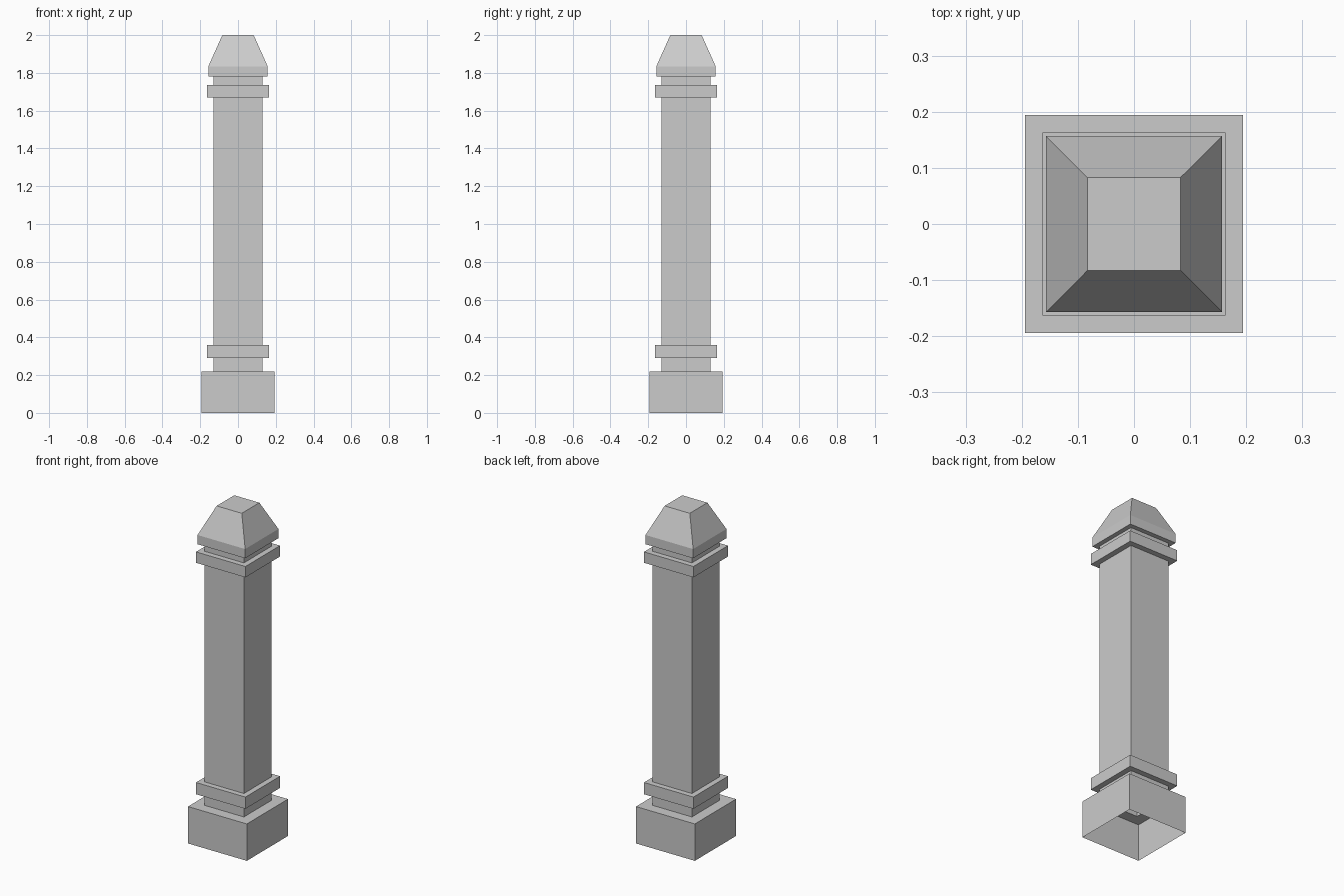
import bpy
import bmesh

cube = bpy.data.objects.get("Cube")
if cube:
    bpy.data.objects.remove(cube, do_unlink=True)

stone = bpy.data.materials.new("grey stone")
stone.use_nodes = True
GREY = (0.6, 0.6, 0.6, 1)
stone.diffuse_color = GREY
stone.node_tree.nodes["Principled BSDF"].inputs["Base Color"].default_value = GREY


def square_part(name, profile, close_top=False):
    """Sweep a (half width, height) profile around a square."""
    bm = bmesh.new()
    rings = [[bm.verts.new((sx * w, sy * w, z))
              for sx, sy in ((-1, -1), (1, -1), (1, 1), (-1, 1))]
             for w, z in profile]
    for low, high in zip(rings, rings[1:]):
        for i in range(4):
            j = (i + 1) % 4
            bm.faces.new((low[i], low[j], high[j], high[i]))
    if close_top:
        bm.faces.new(rings[-1])
    mesh = bpy.data.meshes.new(name)
    bm.to_mesh(mesh)
    bm.free()
    mesh.materials.append(stone)
    obj = bpy.data.objects.new(name, mesh)
    bpy.context.collection.objects.link(obj)
    return obj


SHAFT, COLLAR, BASE, CAP = 0.13, 0.163, 0.194, 0.157

# Hollow plinth, open underneath
square_part("base", [(BASE, 0), (BASE, 0.22), (SHAFT, 0.22)])

# Square shaft
square_part("shaft", [(SHAFT, 0.22), (SHAFT, 1.78)])

# Projecting bands near each end of the shaft
for name, low, high in (("lower_collar", 0.29, 0.36), ("upper_collar", 1.67, 1.735)):
    square_part(name, [(SHAFT, low), (COLLAR, low), (COLLAR, high), (SHAFT, high)])

# Tapered cap with a flat top
square_part("cap", [(SHAFT, 1.78), (CAP, 1.78), (CAP, 1.835), (0.083, 2.0)], close_top=True)
